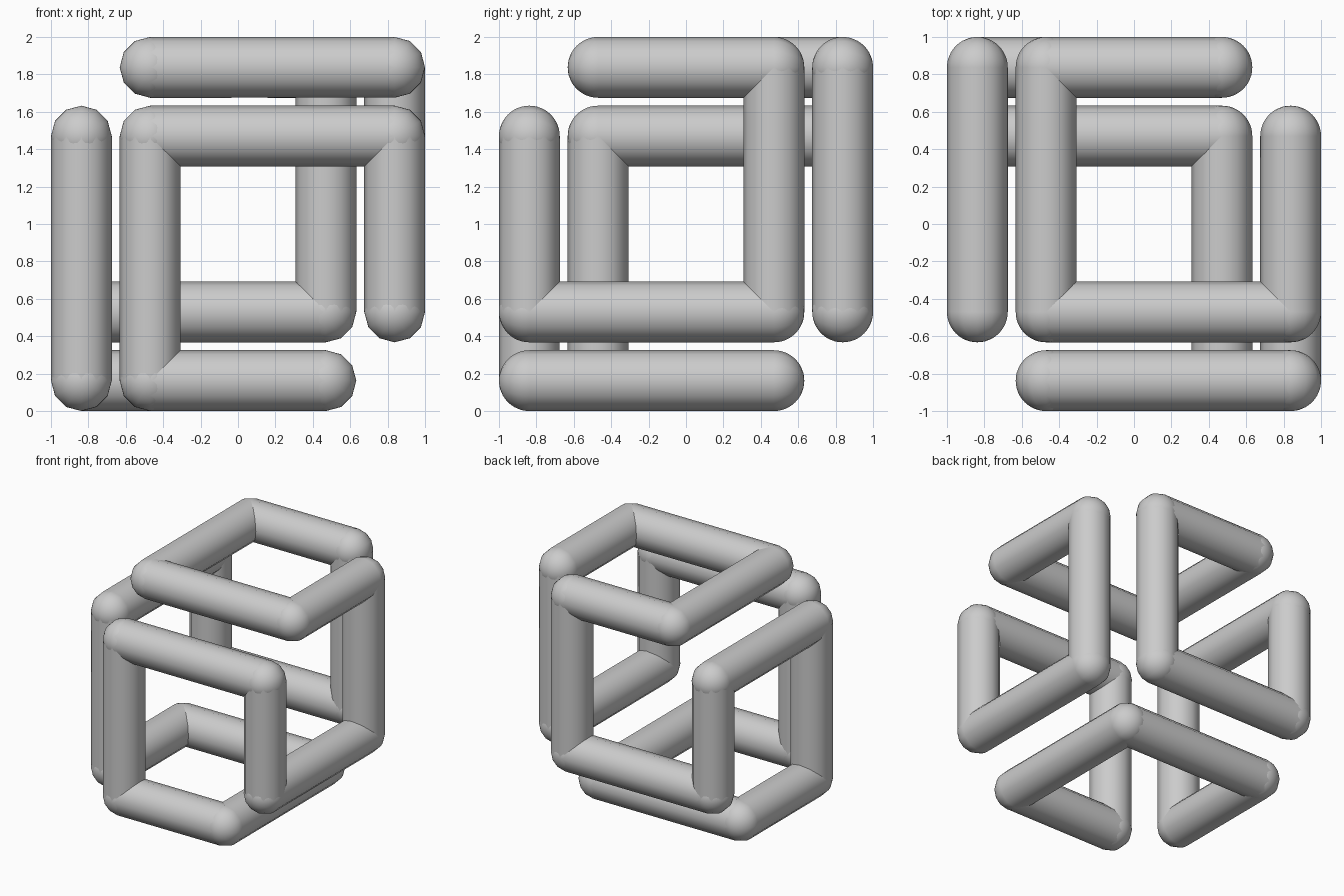
import bpy
import bmesh
import math
from mathutils import Matrix, Vector

default = bpy.data.objects.get("Cube")
if default:
    bpy.data.objects.remove(default, do_unlink=True)

R = 0.1625       # tube radius
A = 1.0 - R      # outer centre-line offset
B = 0.47         # inner centre-line offset
SIDES = 12

# One plain grey for everything
grey = bpy.data.materials.new("plain grey")
grey.use_nodes = True
colour = (0.6, 0.6, 0.6, 1.0)
grey.diffuse_color = colour
grey.node_tree.nodes["Principled BSDF"].inputs["Base Color"].default_value = colour


def finish(name, bm):
    mesh = bpy.data.meshes.new(name)
    for face in bm.faces:
        face.smooth = True
    bm.to_mesh(mesh)
    bm.free()
    mesh.materials.append(grey)
    obj = bpy.data.objects.new(name, mesh)
    bpy.context.collection.objects.link(obj)


def bar(name, start, end):
    """Open round tube between two corners; the joints close its ends."""
    span = end - start
    turn = span.to_track_quat('Z', 'Y').to_matrix().to_4x4()
    bm = bmesh.new()
    bmesh.ops.create_cone(bm, cap_ends=False, segments=SIDES, radius1=R, radius2=R,
                          depth=span.length,
                          matrix=Matrix.Translation((start + end) / 2) @ turn)
    finish(name, bm)


def joint(name, centre):
    """Ball at a corner, with its poles along y."""
    bm = bmesh.new()
    bmesh.ops.create_uvsphere(bm, u_segments=SIDES, v_segments=24, radius=R,
                              matrix=Matrix.Translation(centre)
                              @ Matrix.Rotation(math.pi / 2, 4, 'X'))
    finish(name, bm)


# A third of the closed loop; the rest follows by turning it about a cube diagonal
third = [Vector(p) for p in ((-B, -B, A), (A, -B, A), (A, B, A),
                             (A, B, -B), (A, -A, -B), (A, -A, B))]


def turned(p):
    return Vector((p.y, -p.z, -p.x))


path = list(third)
# The path continues with the turned copies, in the order in which they join up
second = [Vector(p) for p in ((-B, -A, B), (-B, -A, -A), (B, -A, -A),
                              (B, B, -A), (-A, B, -A), (-A, -B, -A))]
last = [Vector(p) for p in ((-A, -B, B), (-A, A, B), (-A, A, -B),
                            (B, A, -B), (B, A, A), (-B, A, A))]
path += second + last

lift = Vector((0, 0, 1))
for i, point in enumerate(path):
    following = path[(i + 1) % len(path)]
    bar(f"bar_{i + 1:02d}", point + lift, following + lift)
    joint(f"corner_joint_{i + 1:02d}", point + lift)
